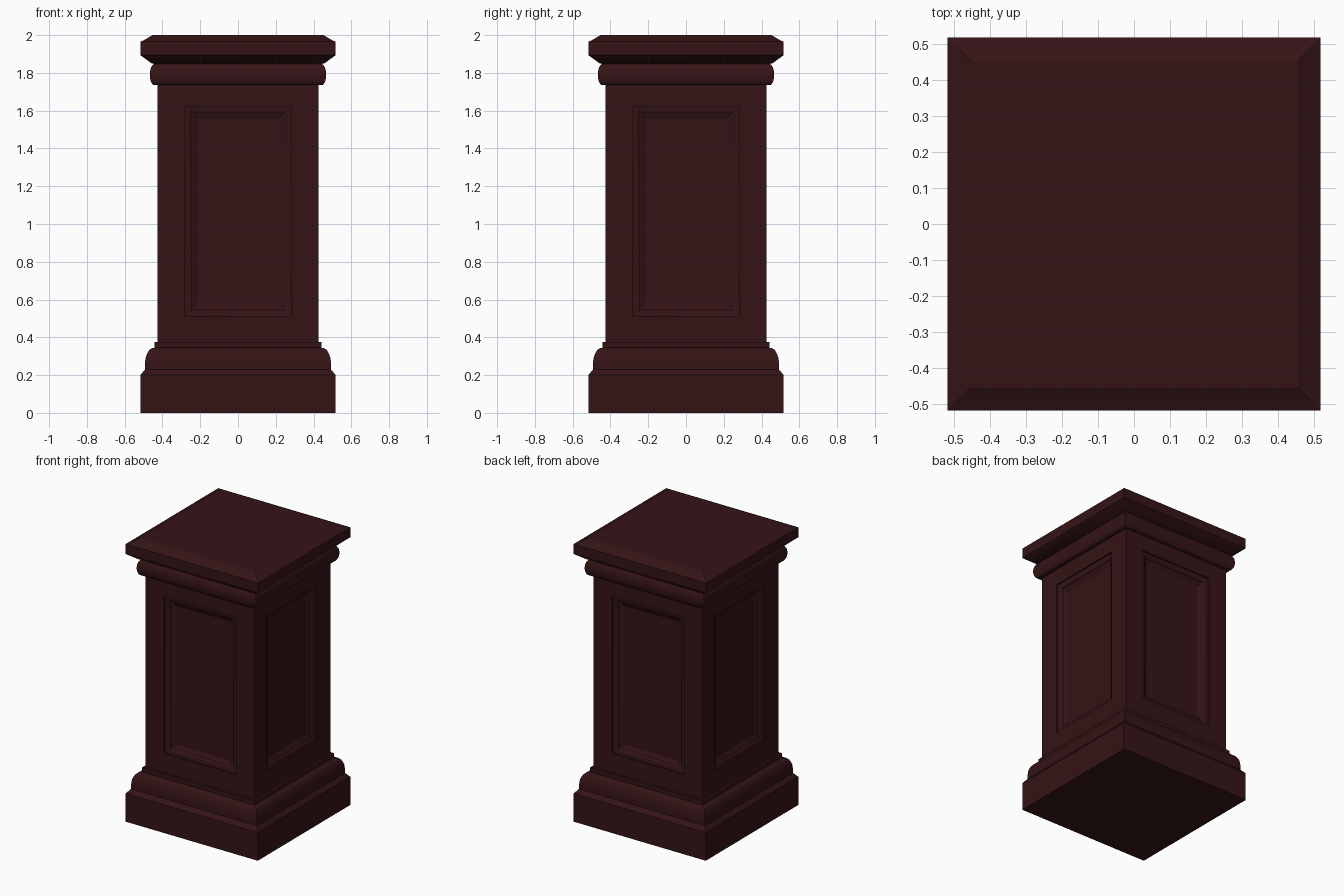
import bpy, bmesh
from math import sin, cos, pi, radians
from mathutils import Matrix, Vector

if "Cube" in bpy.data.objects:
    bpy.data.objects.remove(bpy.data.objects["Cube"])

wood = bpy.data.materials.new("dark_red_wood")
wood.diffuse_color = (0.036, 0.007, 0.008, 1)
wood.use_nodes = True
wood.node_tree.nodes["Principled BSDF"].inputs["Base Color"].default_value = wood.diffuse_color


def arc(cx, cz, rx, rz, a0, a1, n=8):
    """Points on an elliptical arc, angles in degrees."""
    angles = [radians(a0 + (a1 - a0) * i / n) for i in range(n + 1)]
    return [(cx + rx * cos(a), cz + rz * sin(a)) for a in angles]


def loft(bm, rings, cap_first=False, cap_last=False):
    """Bridge successive four-cornered rings with quads."""
    loops = [[bm.verts.new(p) for p in ring] for ring in rings]
    for a, b in zip(loops, loops[1:]):
        for i in range(4):
            j = (i + 1) % 4
            bm.faces.new((a[i], a[j], b[j], b[i]))
    if cap_first:
        bm.faces.new(loops[0][::-1])
    if cap_last:
        bm.faces.new(loops[-1])


def finish(name, bm):
    bmesh.ops.remove_doubles(bm, verts=bm.verts, dist=1e-5)
    mesh = bpy.data.meshes.new(name)
    bm.to_mesh(mesh)
    bm.free()
    mesh.materials.append(wood)
    obj = bpy.data.objects.new(name, mesh)
    bpy.context.collection.objects.link(obj)
    bpy.ops.object.select_all(action='DESELECT')
    obj.select_set(True)
    bpy.context.view_layer.objects.active = obj
    bpy.ops.object.shade_smooth_by_angle(angle=radians(30))


def square_moulding(name, profile, **caps):
    """Sweep a (half width, height) profile around a square."""
    bm = bmesh.new()
    loft(bm, [[(-r, -r, z), (r, -r, z), (r, r, z), (-r, r, z)]
              for r, z in profile], **caps)
    finish(name, bm)


SHAFT, LOW, HIGH = 0.425, 0.375, 1.735

# Plinth with chamfer, quarter-round and small fillet
square_moulding("base", [(0.517, 0), (0.517, 0.20), (0.492, 0.23)]
                + arc(0.445, 0.26, 0.047, 0.085, 0, 80)
                + [(0.442, 0.345), (0.442, LOW), (SHAFT, LOW)], cap_first=True)

# Rounded collar, cove and bevelled top slab
square_moulding("cap", [(SHAFT, HIGH), (0.443, HIGH)]
                + arc(0.443, 1.79, 0.024, 0.055, -80, 65, 10)
                + [(0.446, 1.848), (0.457, 1.85), (0.517, 1.894), (0.517, 1.965),
                   (0.50, 1.972), (0.453, 2.0)], cap_last=True)

# Shaft: four walls, each with a recessed moulded panel
bm = bmesh.new()
PANEL_X, PANEL_LOW, PANEL_HIGH = 0.28, 0.51, 1.623
# (inset from the panel outline, depth)
steps = [(0, 0), (0, 0.01), (0.012, 0.011), (0.024, 0.014), (0.03, 0.018),
         (0.034, 0.026), (0.045, 0.031), (0.056, 0.036), (0.065, 0.042)]
rects = [(SHAFT, LOW, HIGH, 0)] + [
    (PANEL_X - s, PANEL_LOW + s, PANEL_HIGH - s, d) for s, d in steps]
for k in range(4):
    turn = Matrix.Rotation(k * pi / 2, 3, 'Z')
    loft(bm, [[turn @ Vector(p) for p in ((-x, d - SHAFT, lo), (x, d - SHAFT, lo),
                                          (x, d - SHAFT, hi), (-x, d - SHAFT, hi))]
              for x, lo, hi, d in rects], cap_last=True)
finish("panelled_shaft", bm)
